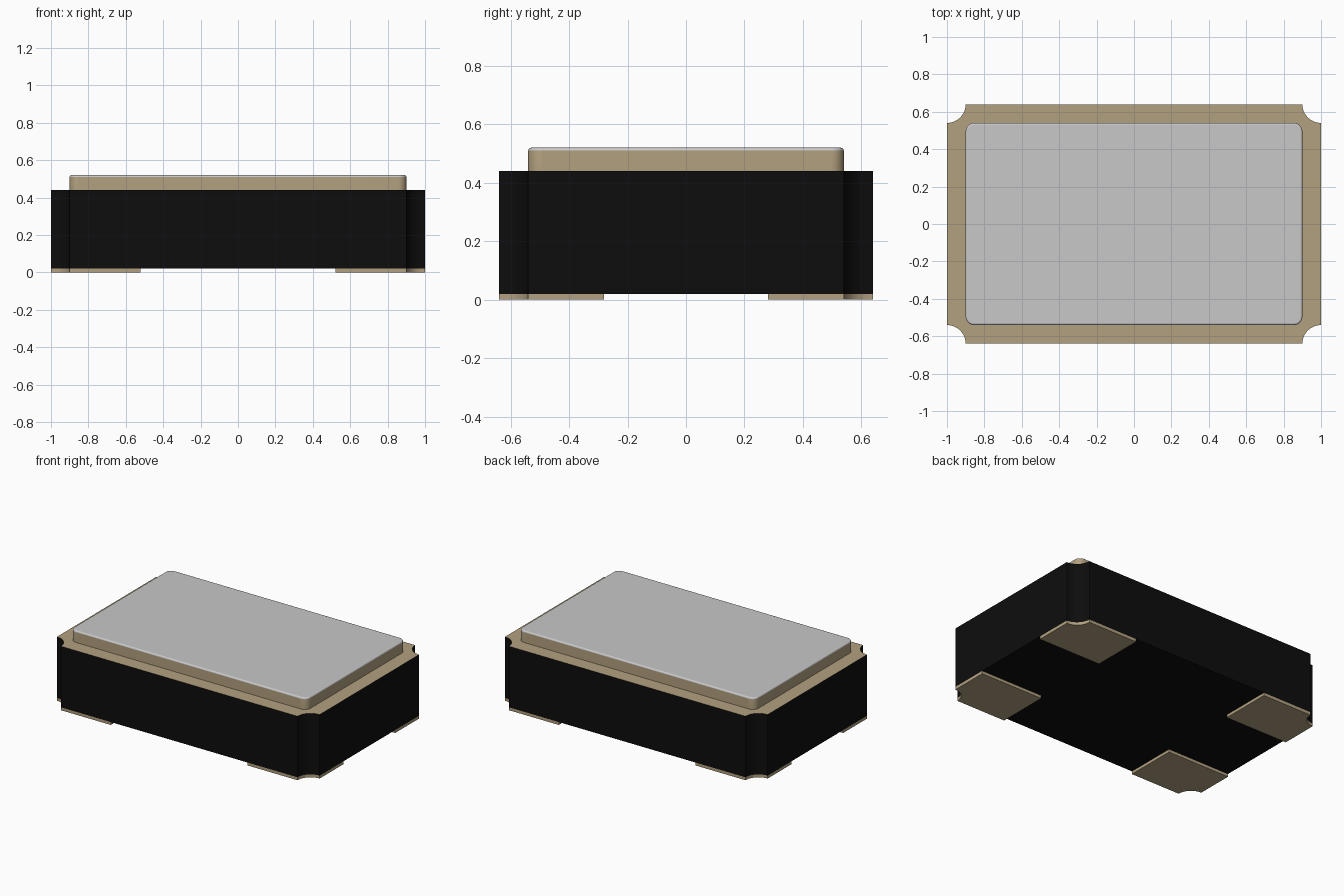
import bpy, bmesh, math

if "Cube" in bpy.data.objects:
    bpy.data.objects.remove(bpy.data.objects["Cube"])


def material(name, rgb):
    m = bpy.data.materials.new(name)
    m.diffuse_color = (*rgb, 1)
    m.use_nodes = True
    m.node_tree.nodes["Principled BSDF"].inputs["Base Color"].default_value = m.diffuse_color
    return m


BLACK = material("black ceramic", (0.004, 0.004, 0.004))
TAN = material("tan metal", (0.45, 0.355, 0.215))
GREY = material("light grey metal", (0.58, 0.58, 0.58))

HX, HY, NOTCH = 1.0, 0.64, 0.1
CORNERS = [(1, 1), (-1, 1), (-1, -1), (1, -1)]


def arc(cx, cy, r, a0, a1, n=8):
    pts = []
    for i in range(n + 1):
        a = math.radians(a0 + (a1 - a0) * i / n)
        pts.append((cx + r * math.cos(a), cy + r * math.sin(a)))
    return pts


def notched_outline():
    # rectangle with a concave quarter circle at each corner
    pts = []
    for k, (sx, sy) in enumerate(CORNERS):
        pts += arc(sx * HX, sy * HY, NOTCH, 270 + 90 * k, 180 + 90 * k)
    return pts


def rounded_outline(hx, hy, r):
    pts = []
    for k, (sx, sy) in enumerate(CORNERS):
        pts += arc(sx * (hx - r), sy * (hy - r), r, 90 * k, 90 * k + 90)
    return pts


def loft(name, rings, mats, rule=None):
    # stack of (outline, z) rings, capped at both ends
    bm = bmesh.new()
    loops = [[bm.verts.new((x, y, z)) for x, y in o] for o, z in rings]
    n = len(loops[0])
    for a, b in zip(loops, loops[1:]):
        for i in range(n):
            j = (i + 1) % n
            bm.faces.new((a[i], a[j], b[j], b[i]))
    bm.faces.new(loops[0][::-1])
    bm.faces.new(loops[-1])
    bmesh.ops.recalc_face_normals(bm, faces=bm.faces[:])
    bm.normal_update()
    for f in bm.faces:
        f.smooth = f.calc_area() < 0.02
        if rule:
            f.material_index = rule(f)
    for e in bm.edges:
        e.smooth = e.calc_face_angle(0) < 0.6
    me = bpy.data.meshes.new(name)
    bm.to_mesh(me)
    bm.free()
    for m in mats:
        me.materials.append(m)
    ob = bpy.data.objects.new(name, me)
    bpy.context.collection.objects.link(ob)
    return ob


# Ceramic body, with a metallised top face
loft("ceramic_body", [(notched_outline(), 0.02), (notched_outline(), 0.44)],
     [BLACK, TAN], lambda f: 1 if f.normal.z > 0.9 else 0)

# Lid: tan wall, grey top with a small rounded rim
LX, LY, LR, FILLET = 0.9, 0.54, 0.045, 0.01
rings = [(rounded_outline(LX, LY, LR), 0.44)]
for i in range(6):
    a = math.radians(18 * i)
    d = FILLET * (1 - math.cos(a))
    rings.append((rounded_outline(LX - d, LY - d, LR - d),
                  0.51 + FILLET * math.sin(a)))
loft("lid", rings, [TAN, GREY], lambda f: 1 if f.normal.z > 0.1 else 0)

# Four solder pads, each notched at its outer corner
for sx, sy, where in [(1, 1, "back_right"), (-1, 1, "back_left"),
                      (-1, -1, "front_left"), (1, -1, "front_right")]:
    pts = [(0.52, 0.28), (HX, 0.28)] + arc(HX, HY, NOTCH, 270, 180) + [(0.52, HY)]
    pts = [(sx * x, sy * y) for x, y in pts]
    loft("pad_" + where, [(pts, 0.0), (pts, 0.02)], [TAN])
